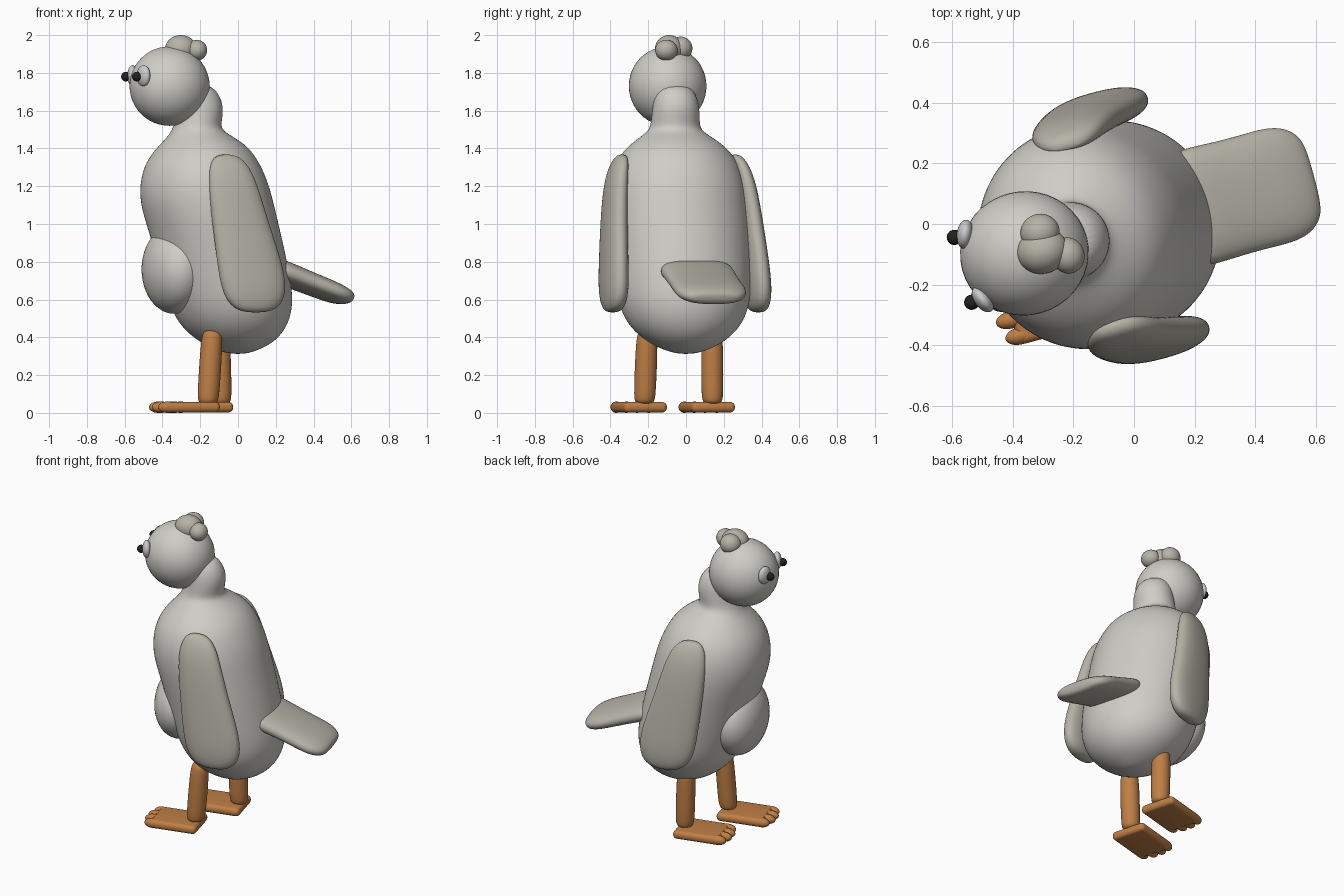
import bpy, bmesh, math
from mathutils import Vector, Matrix

if "Cube" in bpy.data.objects:
    bpy.data.objects.remove(bpy.data.objects["Cube"])

YAW = Matrix.Rotation(math.radians(15), 4, 'Z')   # the bird faces -x, turned a little


def material(name, col):
    m = bpy.data.materials.new(name)
    m.diffuse_color = (*col, 1)
    m.use_nodes = True
    m.node_tree.nodes["Principled BSDF"].inputs["Base Color"].default_value = m.diffuse_color
    return m


PALE = material("pale_feathers", (0.62, 0.61, 0.57))
DARK = material("dark_feathers", (0.47, 0.45, 0.39))
WHITE = material("eye_white", (0.66, 0.67, 0.68))
BLACK = material("black", (0.015, 0.015, 0.015))
ORANGE = material("orange", (0.52, 0.21, 0.06))


def finish(name, bm, mat, xf=YAW, subsurf=0, bevel=0):
    bmesh.ops.recalc_face_normals(bm, faces=bm.faces)
    bm.transform(xf)
    me = bpy.data.meshes.new(name)
    bm.to_mesh(me)
    bm.free()
    for p in me.polygons:
        p.use_smooth = True
    me.materials.append(mat)
    ob = bpy.data.objects.new(name, me)
    bpy.context.collection.objects.link(ob)
    if bevel:
        mod = ob.modifiers.new("bevel", 'BEVEL')
        mod.width, mod.segments = bevel, 5
    if subsurf:
        mod = ob.modifiers.new("subsurf", 'SUBSURF')
        mod.levels = mod.render_levels = subsurf
    return ob


def loft(name, rings, mat, xf=YAW, n=24, power=2.0):
    """Skin rings of (centre, half axis u, half axis v)."""
    bm = bmesh.new()
    loops = []
    for c, u, v in rings:
        c, u, v = Vector(c), Vector(u), Vector(v)
        loop = []
        for i in range(n):
            a = 2 * math.pi * i / n
            ca, sa = math.cos(a), math.sin(a)
            ca = math.copysign(abs(ca) ** (2 / power), ca)
            sa = math.copysign(abs(sa) ** (2 / power), sa)
            loop.append(bm.verts.new(c + u * ca + v * sa))
        loops.append(loop)
    for a, b in zip(loops, loops[1:]):
        for i in range(n):
            j = (i + 1) % n
            bm.faces.new((a[i], a[j], b[j], b[i]))
    bm.faces.new(loops[0])
    bm.faces.new(loops[-1])
    return finish(name, bm, mat, xf, subsurf=2)


def ball(name, loc, rad, mat, turn=0, xf=YAW):
    bm = bmesh.new()
    bmesh.ops.create_uvsphere(bm, u_segments=40, v_segments=24, radius=1)
    bm.transform(Matrix.Translation(loc) @ Matrix.Rotation(turn, 4, 'Z')
                 @ Matrix.Diagonal((*rad, 1)))
    return finish(name, bm, mat, xf)


# body and neck: z, x min, x max, half width
body = [(.312, -.04, .04, .04), (.33, -.11, .10, .11), (.37, -.20, .19, .20),
        (.45, -.30, .26, .295), (.55, -.355, .29, .345), (.65, -.39, .29, .362),
        (.8, -.43, .262, .372), (.95, -.47, .228, .378), (1.1, -.52, .193, .378),
        (1.22, -.522, .162, .368), (1.33, -.49, .112, .33), (1.41, -.425, .055, .265),
        (1.465, -.37, -.03, .185), (1.5, -.35, -.09, .135), (1.55, -.33, -.085, .13),
        (1.62, -.32, -.075, .125), (1.69, -.32, -.1, .11), (1.74, -.3, -.15, .07)]
loft("body", [(((a + b) / 2 / .966, 0, z), ((b - a) / 2, 0, 0), (0, h, 0))
              for z, a, b, h in body], PALE)
ball("belly", (-.35, 0, .76), (.165, .26, .235), PALE)

# head and crest
ball("head", (-.375, 0, 1.73), (.213, .205, .21), PALE)
ball("crest_middle", (-.315, -.008, 1.925), (.085, .075, .075), DARK)
ball("crest_left", (-.307, .053, 1.93), (.065, .062, .062), DARK)
ball("crest_back", (-.238, -.044, 1.92), (.055, .06, .055), DARK)

# wings: z, centre x, half length, centre y, half thickness
wing = [(1.37, -.15, .045, .31, .02), (1.33, -.14, .10, .325, .04),
        (1.22, -.125, .135, .352, .055), (1.0, -.085, .155, .372, .06),
        (.8, -.04, .178, .386, .062), (.66, -.018, .18, .392, .066),
        (.57, -.01, .145, .395, .056), (.53, -.01, .07, .4, .03)]
for side, s in (("left", -1), ("right", 1)):
    loft(side + "_wing", [((x, s * y, z), (h, 0, 0), (0, t, 0))
                          for z, x, h, y, t in wing], DARK, power=2.3)
    # eyes with pupils
    ball(side + "_eye", (-.548, s * .112, 1.785), (.027, .048, .056), WHITE,
         turn=-s * math.radians(22))
    ball(side + "_pupil", (-.585, s * .111, 1.78), (.025,) * 3, BLACK)

# tail: x, z, half width, half thickness
tail = [(.15, .775, .2, .06), (.25, .74, .198, .06), (.38, .69, .192, .055),
        (.5, .645, .198, .053), (.56, .622, .18, .047), (.597, .61, .145, .035),
        (.612, .605, .10, .018)]
loft("tail", [((x, 0, z), (0, w, 0), (.37 * t, 0, t)) for x, z, w, t in tail],
     DARK, power=2.4)

# legs and feet
for side, foot, hip in (("left", (-.16, -.22), (-.135, -.205)),
                        ("right", (-.09, .14), (-.10, .138))):
    lo, hi = Vector((*foot, .045)), Vector((*hip, .44))
    loft(side + "_leg", [(lo.lerp(hi, t), (r, 0, 0), (0, r, 0)) for t, r in
                         ((0, .03), (.03, .05), (.09, .059), (.5, .06), (.93, .058), (1, .04))],
         ORANGE, Matrix.Identity(4), n=16)
    place = Matrix.Translation((*foot, .03)) @ YAW
    bm = bmesh.new()
    bmesh.ops.create_cube(bm, size=1)
    bm.transform(Matrix.Translation((-.11, 0, 0)) @ Matrix.Diagonal((.30, .235, .055, 1)))
    finish(side + "_foot", bm, ORANGE, place, bevel=.024)
    for i in range(4):
        y = -.088 + i * .0587
        reach = -.262 if i in (1, 2) else -.245
        ball(f"{side}_toe_{i + 1}", (reach, y, 0), (.052, .029, .03), ORANGE, xf=place)
